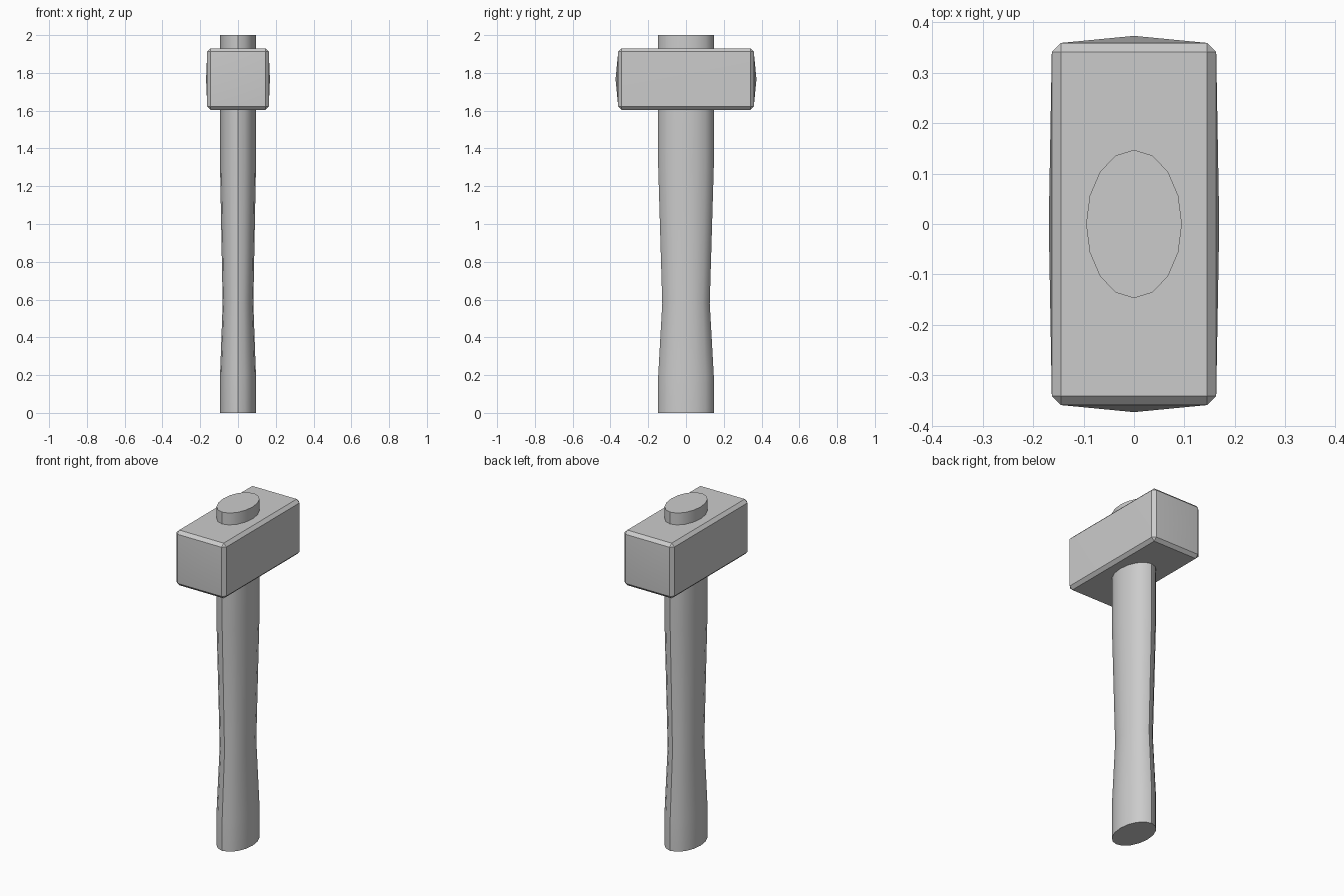
import bpy, bmesh
from math import cos, sin, pi, radians
from mathutils import Vector, Matrix

if "Cube" in bpy.data.objects:
    bpy.data.objects.remove(bpy.data.objects["Cube"], do_unlink=True)

grey = bpy.data.materials.new("plain_grey")
grey.use_nodes = True
colour = (0.6, 0.6, 0.6, 1)
grey.diffuse_color = colour
grey.node_tree.nodes["Principled BSDF"].inputs["Base Color"].default_value = colour


def finish(bm, name):
    bmesh.ops.recalc_face_normals(bm, faces=bm.faces[:])
    mesh = bpy.data.meshes.new(name)
    bm.to_mesh(mesh)
    bm.free()
    mesh.materials.append(grey)
    obj = bpy.data.objects.new(name, mesh)
    bpy.context.collection.objects.link(obj)
    bpy.ops.object.select_all(action="DESELECT")
    obj.select_set(True)
    bpy.context.view_layer.objects.active = obj
    bpy.ops.object.shade_smooth_by_angle(angle=radians(30))
    return obj


# Handle: oval rings lofted upward, pinched at the grip
SIDES = 16
bm = bmesh.new()
rings = []
for z, scale in ((0, 1), (0.2, 1), (0.58, 0.855), (1.3, 1), (2, 1)):
    angles = [2 * pi * i / SIDES for i in range(SIDES)]
    rings.append([bm.verts.new((0.095 * scale * cos(a), 0.147 * scale * sin(a), z))
                  for a in angles])
for low, high in zip(rings, rings[1:]):
    for i in range(SIDES):
        j = (i + 1) % SIDES
        bm.faces.new((low[i], low[j], high[j], high[i]))
bm.faces.new(rings[0][::-1])
bm.faces.new(rings[-1])
finish(bm, "handle")

# Head: chamfered block with slightly crowned sides and striking faces
bm = bmesh.new()
bmesh.ops.create_cube(bm, size=1, matrix=Matrix.Translation((0, 0, 1.767))
                      @ Matrix.Diagonal((0.326, 0.718, 0.326, 1)))
bmesh.ops.bevel(bm, geom=bm.edges[:], offset=0.018, segments=1, affect="EDGES")
crowned = [f for f in bm.faces
           if f.calc_area() > 0.05 and abs(f.normal.z) < 0.1]
for face in crowned:
    normal = face.normal.copy()
    crown = 0.014 if abs(normal.y) > 0.9 else 0.006
    centre = bmesh.ops.poke(bm, faces=[face])["verts"][0]
    centre.co += normal * crown
finish(bm, "hammer_head")
